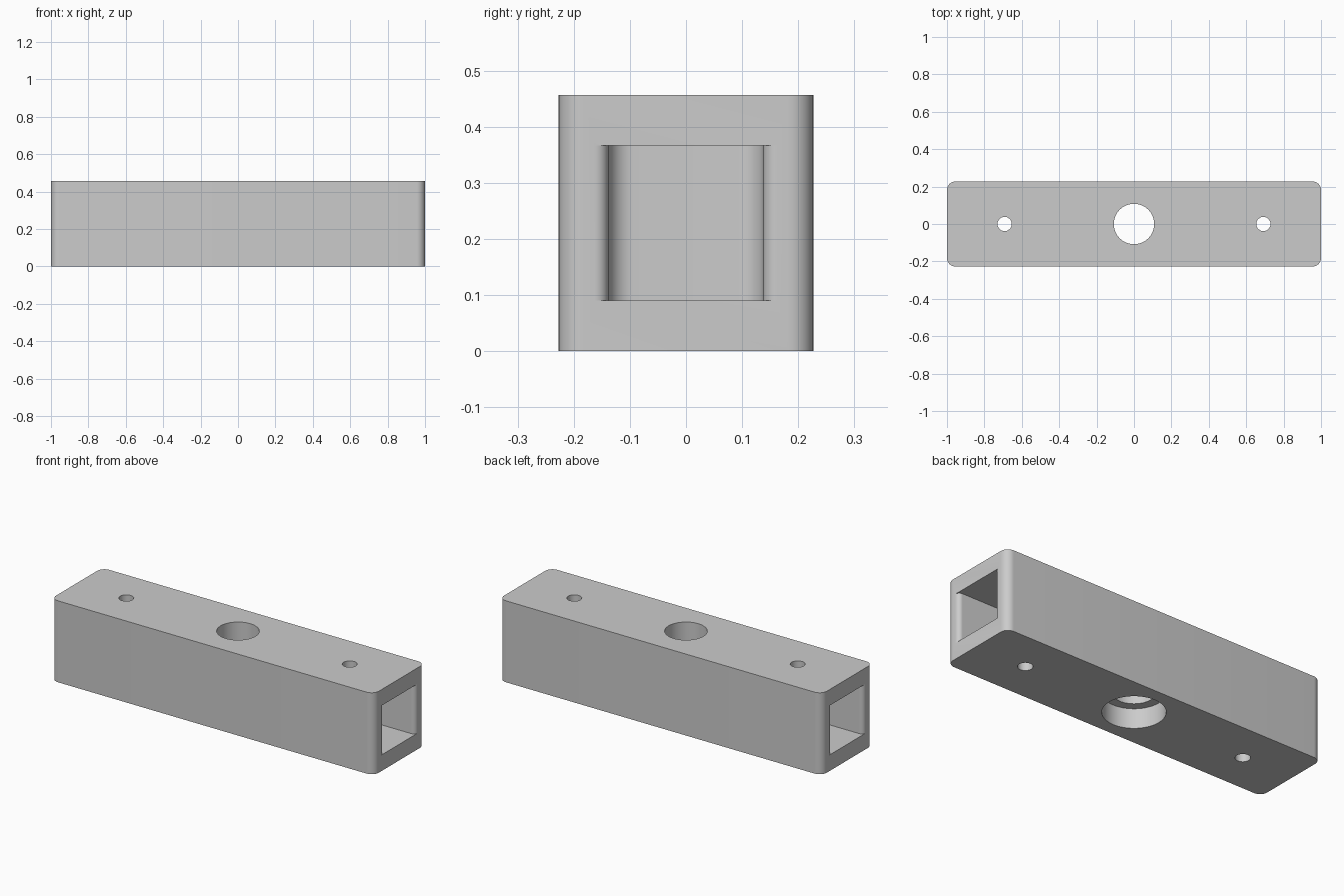
import bpy
import bmesh
from math import cos, sin, radians

cube = bpy.data.objects.get("Cube")
if cube:
    bpy.data.objects.remove(cube, do_unlink=True)

LENGTH, WIDTH, HEIGHT = 2.0, 0.454, 0.456
CORNER = 0.045                           # outer corner radius
POCKET_HALF, POCKET_END = 0.138, 0.45    # end pocket half width, inner end
POCKET_LOW, POCKET_HIGH = 0.09, 0.366
FLARE = 0.025                            # rounded lip at the pocket mouth
COUNTERBORE_DEPTH = 0.11

grey = bpy.data.materials.new("light_grey")
grey.use_nodes = True
colour = (0.6, 0.6, 0.6, 1)
grey.diffuse_color = colour
grey.node_tree.nodes["Principled BSDF"].inputs["Base Color"].default_value = colour


def arc(cx, cy, radius, start, end, steps=10):
    """Points along an arc, angles in degrees."""
    angles = [radians(start + (end - start) * i / steps) for i in range(steps + 1)]
    return [(cx + radius * cos(a), cy + radius * sin(a)) for a in angles]


def prism(name, outline, low, high):
    """Extrude a plan outline upward."""
    bm = bmesh.new()
    face = bm.faces.new([bm.verts.new((x, y, low)) for x, y in outline])
    result = bmesh.ops.extrude_face_region(bm, geom=[face])
    top = [v for v in result["geom"] if isinstance(v, bmesh.types.BMVert)]
    bmesh.ops.translate(bm, verts=top, vec=(0, 0, high - low))
    bmesh.ops.recalc_face_normals(bm, faces=bm.faces)
    mesh = bpy.data.meshes.new(name)
    bm.to_mesh(mesh)
    bm.free()
    mesh.materials.append(grey)
    obj = bpy.data.objects.new(name, mesh)
    bpy.context.collection.objects.link(obj)
    return obj


def hole(name, x, radius, low=-0.1, high=HEIGHT + 0.1):
    return prism(name, arc(x, 0, radius, 0, 360, 64)[:-1], low, high)


# Body with rounded upright corners
ix, iy = LENGTH / 2 - CORNER, WIDTH / 2 - CORNER
outline = []
for i, (sx, sy) in enumerate([(1, 1), (-1, 1), (-1, -1), (1, -1)]):
    outline += arc(sx * ix, sy * iy, CORNER, 90 * i, 90 * i + 90)
body = prism("connector_body", outline, 0, HEIGHT)

# Stepped centre bore
cutters = [hole("centre_bore", 0, 0.108),
           hole("counterbore", 0, 0.157, high=COUNTERBORE_DEPTH)]

# Pockets with rounded inner corners and flared mouths, plus the pin holes
mouth = POCKET_HALF + FLARE
half = [(1.05, mouth)]
half += arc(LENGTH / 2 - FLARE, mouth, FLARE, 0, -90)
half += arc(POCKET_END + CORNER, POCKET_HALF - CORNER, CORNER, 90, 180)
pocket = half + [(x, -y) for x, y in reversed(half)]
for side, label in ((1, "left"), (-1, "right")):
    cutters.append(prism(label + "_pocket", [(side * x, y) for x, y in pocket],
                         POCKET_LOW, POCKET_HIGH))
    cutters.append(hole(label + "_pin_hole", side * 0.692, 0.038))

for cutter in cutters:
    cutter.hide_render = True
    cut = body.modifiers.new(cutter.name, "BOOLEAN")
    cut.operation = "DIFFERENCE"
    cut.solver = "EXACT"
    cut.object = cutter

# Bake the cuts, drop the cutters and smooth the curved walls
bpy.context.view_layer.update()
evaluated = body.evaluated_get(bpy.context.evaluated_depsgraph_get())
finished = bpy.data.meshes.new_from_object(evaluated)
body.modifiers.clear()
body.data = finished
for cutter in cutters:
    bpy.data.objects.remove(cutter, do_unlink=True)

bpy.ops.object.select_all(action="DESELECT")
body.select_set(True)
bpy.context.view_layer.objects.active = body
bpy.ops.object.shade_smooth_by_angle(angle=radians(30))
